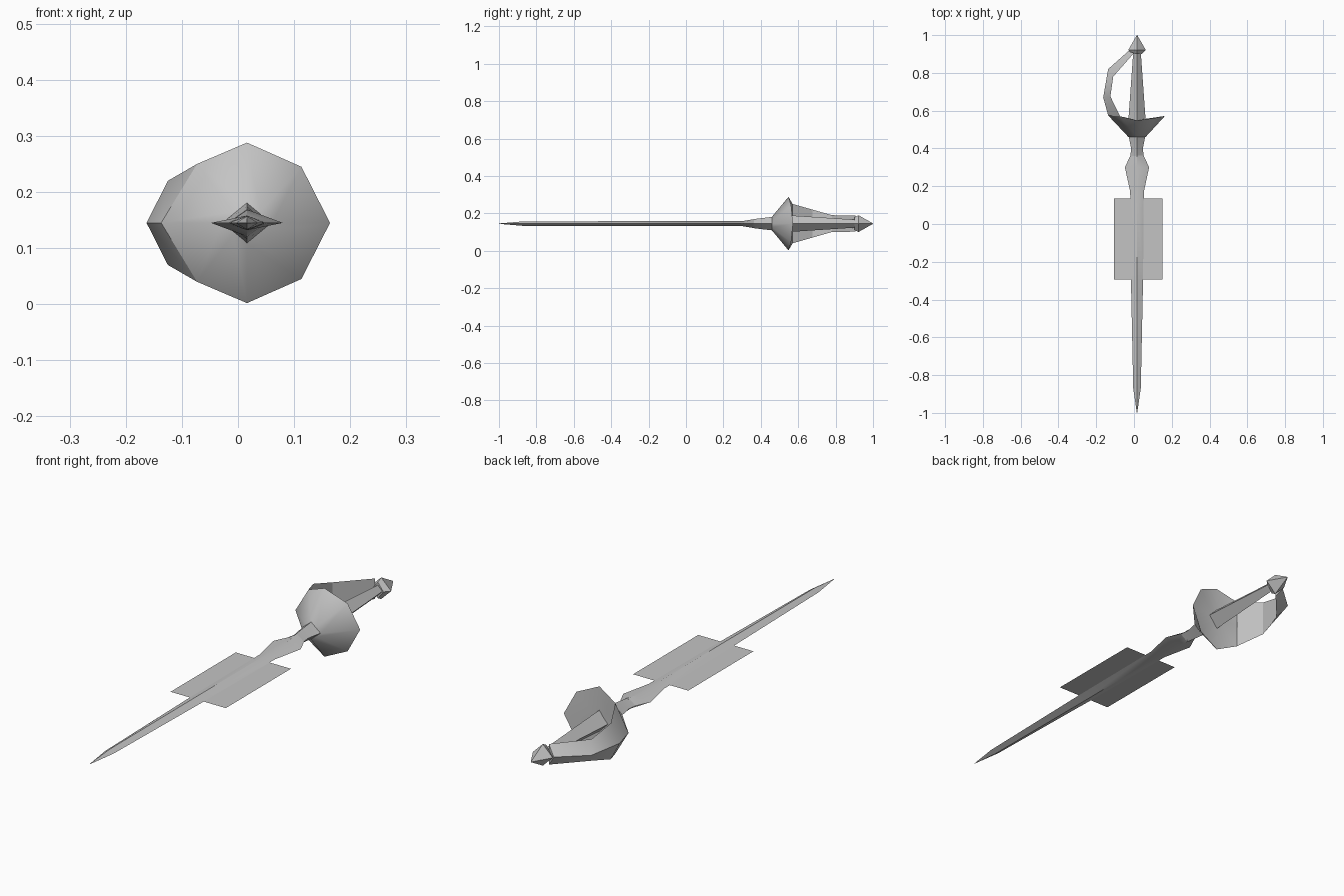
import bpy, bmesh, math
from mathutils import Vector

if "Cube" in bpy.data.objects:
    bpy.data.objects.remove(bpy.data.objects["Cube"], do_unlink=True)

CX, CZ = 0.016, 0.145    # long axis of the sword

steel = bpy.data.materials.new("grey steel")
steel.use_nodes = True
GREY = (0.55, 0.55, 0.55, 1)
steel.diffuse_color = GREY
steel.node_tree.nodes["Principled BSDF"].inputs["Base Color"].default_value = GREY


def finish(name, bm, smooth_angle=None):
    bmesh.ops.remove_doubles(bm, verts=bm.verts, dist=1e-5)
    bmesh.ops.recalc_face_normals(bm, faces=bm.faces)
    mesh = bpy.data.meshes.new(name)
    bm.to_mesh(mesh)
    bm.free()
    mesh.materials.append(steel)
    obj = bpy.data.objects.new(name, mesh)
    bpy.context.collection.objects.link(obj)
    if smooth_angle:
        bpy.ops.object.select_all(action='DESELECT')
        obj.select_set(True)
        bpy.context.view_layer.objects.active = obj
        bpy.ops.object.shade_smooth_by_angle(angle=math.radians(smooth_angle))
    return obj


def loft(name, rings, smooth_angle=None, fan_end=None):
    """Bridge rings of (x, y, z) points, x and z measured from the axis."""
    bm = bmesh.new()
    loops = [[bm.verts.new((CX + x, y, CZ + z)) for x, y, z in r] for r in rings]
    n = len(loops[0])
    for a, b in zip(loops, loops[1:]):
        for i in range(n):
            j = (i + 1) % n
            bm.faces.new((a[i], a[j], b[j], b[i]))
    bm.faces.new(loops[0][::-1])
    if fan_end is None:
        bm.faces.new(loops[-1])
    else:
        c = bm.verts.new((CX, fan_end, CZ))
        for i in range(n):
            bm.faces.new((loops[-1][i], loops[-1][(i + 1) % n], c))
    return finish(name, bm, smooth_angle)


def diamond(y, w, h):
    return [(w, y, 0), (0, y, h), (-w, y, 0), (0, y, -h)]


# Blade: a long diamond section with a leaf-shaped shoulder
loft("blade", [diamond(*s) for s in (
    (-1.0, 0.001, 0.001), (-0.87, 0.020, 0.012), (-0.30, 0.032, 0.013),
    (0.17, 0.036, 0.013), (0.30, 0.064, 0.013), (0.365, 0.034, 0.024))], 30)

# Collar between blade and guard
loft("collar", [diamond(*s) for s in (
    (0.36, 0.035, 0.024), (0.40, 0.031, 0.029), (0.47, 0.045, 0.037))], 30)

# Flat plate crossing the blade
bm = bmesh.new()
bm.faces.new([bm.verts.new((x, y, CZ)) for x, y in
              ((-0.105, -0.295), (0.150, -0.295), (0.150, 0.135), (-0.105, 0.135))])
finish("cross_plate", bm)

# Cup guard: narrow neck flaring to an eight-sided rim
rim = [(0.148, 0.572, 0), (0.097, 0.562, 0.100), (0, 0.548, 0.143),
       (-0.089, 0.570, 0.105), (-0.153, 0.575, 0),
       (-0.089, 0.570, -0.105), (0, 0.548, -0.143), (0.097, 0.562, -0.100)]
neck = [(0.045, 0.46, 0), (0.024, 0.46, 0.020), (0, 0.46, 0.037),
        (-0.024, 0.46, 0.020), (-0.045, 0.46, 0),
        (-0.024, 0.46, -0.020), (0, 0.46, -0.037), (0.024, 0.46, -0.020)]
loft("cup_guard", [neck, rim], 65, fan_end=0.55)

# Knuckle bow: (ridge x, ridge y, edge x, edge y, edge half height)
bow = ((-0.153, 0.575, -0.089, 0.570, 0.105),
       (-0.179, 0.670, -0.141, 0.675, 0.075),
       (-0.153, 0.820, -0.126, 0.780, 0.045),
       (-0.046, 0.915, -0.016, 0.905, 0.043))
loft("knuckle_bow", [[(rx, ry, 0), (ex, ey, h), (ex, ey, -h)]
                     for rx, ry, ex, ey, h in bow], 30)

# Grip
loft("grip", [diamond(0.545, 0.046, 0.045), diamond(0.91, 0.020, 0.021)])

# Pommel: short flare then a pointed cap
loft("pommel", [diamond(*s) for s in (
    (0.90, 0.026, 0.034), (0.922, 0.046, 0.045), (1.0, 0.001, 0.001))])
